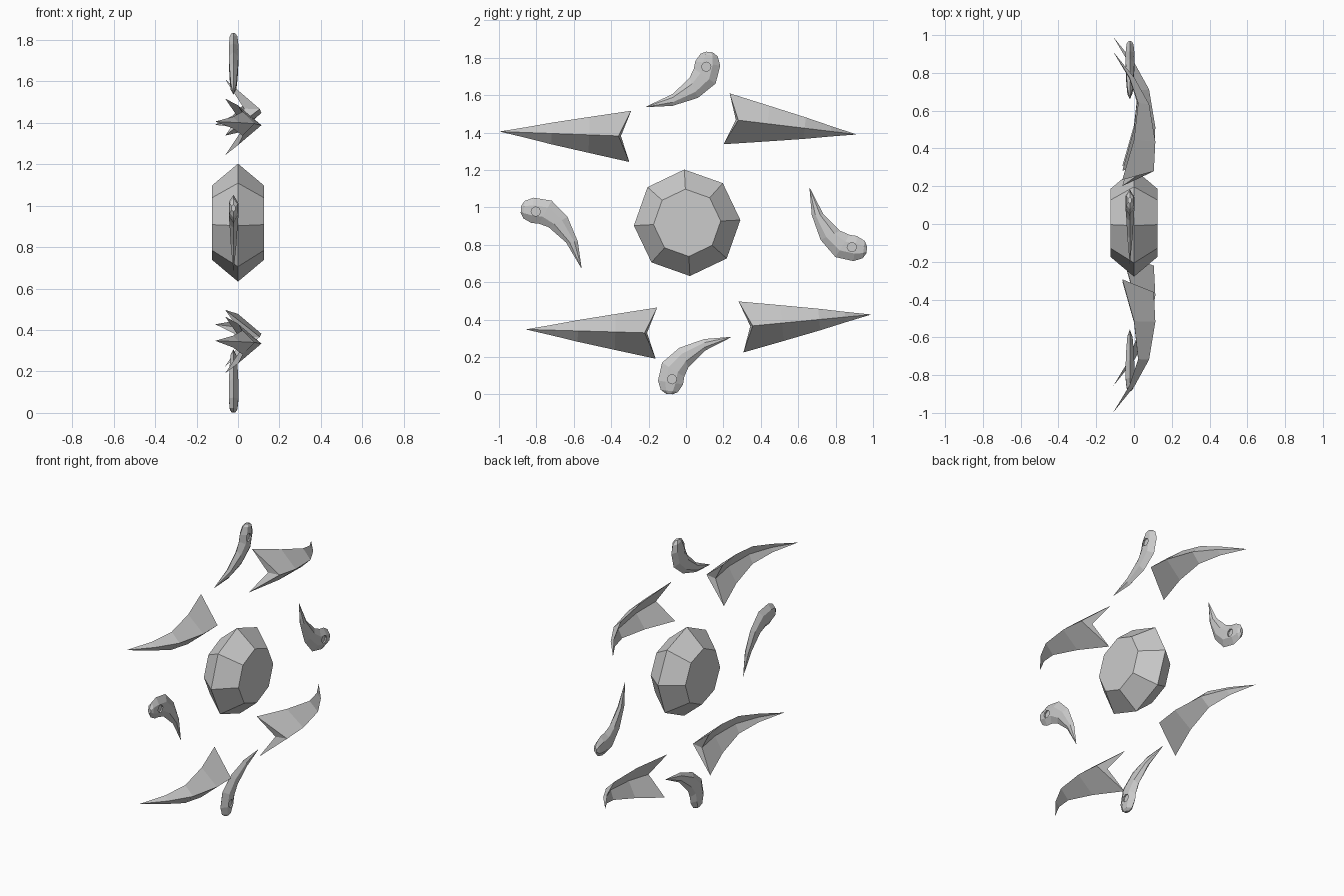
import bpy, bmesh
from math import atan2, cos, sin, pi
from mathutils import Vector

if "Cube" in bpy.data.objects:
    bpy.data.objects.remove(bpy.data.objects["Cube"])


def make_mesh(name, rings, cap_start=True, cap_end=True):
    """Skin equal-sized closed rings of points into a flat-shaded mesh."""
    bm = bmesh.new()
    loops = [[bm.verts.new(p) for p in ring] for ring in rings]
    n = len(loops[0])
    for a, b in zip(loops, loops[1:]):
        for i in range(n):
            j = (i + 1) % n
            bm.faces.new((a[i], a[j], b[j], b[i]))
    if cap_start:
        bm.faces.new(loops[0])
    if cap_end:
        bm.faces.new(loops[-1])
    bmesh.ops.remove_doubles(bm, verts=bm.verts, dist=1e-4)
    bmesh.ops.recalc_face_normals(bm, faces=bm.faces)
    me = bpy.data.meshes.new(name)
    bm.to_mesh(me)
    bm.free()
    return me


def place(name, me, y, z, angle):
    ob = bpy.data.objects.new(name, me)
    bpy.context.collection.objects.link(ob)
    ob.location = (0, y, z)
    ob.rotation_euler.x = angle
    return ob


# Central gem: octagonal, wide girdle with flat front and back tables
def octagon(x, r):
    return [(x, r * cos(i * pi / 4), r * sin(i * pi / 4)) for i in range(8)]


gem = make_mesh("gem", [octagon(-.125, .18), octagon(0, .285), octagon(.125, .18)])
place("gem", gem, .006, .918, pi / 60)

# Curved spikes: chevron section, local y runs from base to tip
# columns: edge y, edge x, half width, ridge y, ridge x, groove y, groove x
stations = [(0, -.062, .137, .063, .105, .05, .03),
            (.22, .0, .096, .22, .113, .22, .055),
            (.42, .022, .058, .42, .08, .42, .045),
            (.56, -.025, .028, .56, .003, .56, -.014),
            (.70, -.11, 0, .70, -.11, .70, -.11)]
rings = [[(ex, ey, w), (rx, ry, 0), (ex, ey, -w), (gx, gy, 0)]
         for ey, ex, w, ry, rx, gy, gx in stations]
spike = make_mesh("spike", rings, cap_start=False, cap_end=False)
bm = bmesh.new()
bm.from_mesh(spike)
# close the open base with two triangles meeting at ridge and groove
bm.verts.ensure_lookup_table()
t, r, b, g = bm.verts[:4]
bm.faces.new((t, r, g))
bm.faces.new((r, b, g))
bmesh.ops.recalc_face_normals(bm, faces=bm.faces)
bm.to_mesh(spike)
bm.free()

for name, base, tip in [("spike_upper_right", (.217, 1.474), (.914, 1.39)),
                        ("spike_lower_right", (.294, .361), (.995, .428)),
                        ("spike_upper_left", (-.298, 1.38), (-.997, 1.406)),
                        ("spike_lower_left", (-.158, .328), (-.856, .348))]:
    place(name, spike, *base, atan2(tip[1] - base[1], tip[0] - base[0]))

# Comma-shaped claws: pairs of inner/outer edge points from tip to head, with thickness
claw_pairs = [((-.325, -.213), (-.325, -.215), .0),
              ((-.18, -.145), (-.18, -.208), .6),
              ((-.09, -.06), (-.045, -.166), .85),
              ((-.066, -.01), (.05, -.09), 1),
              ((-.058, .03), (.075, .005), 1),
              ((-.03, .07), (.062, .055), .8),
              ((.0, .081), (.035, .077), .4)]
rings = []
for p, q, k in claw_pairs:
    p, q = Vector(p), Vector(q)
    section = [(0, 0), (.3, .024), (.7, .024), (1, 0), (.75, -.022), (.25, -.022)]
    rings.append([(-.022 + h * k, *p.lerp(q, f)) for f, h in section])
claw = make_mesh("claw", rings, cap_start=False)
first = place("claw_top", claw, 0, 0, 0)

# Small round socket sunk in the claw head
bpy.ops.mesh.primitive_cylinder_add(vertices=8, radius=.025, depth=.03,
                                    location=(.007, 0, 0), rotation=(0, pi / 2, 0))
cutter = bpy.context.object
mod = first.modifiers.new("socket", 'BOOLEAN')
mod.operation = 'DIFFERENCE'
mod.object = cutter
mod.solver = 'EXACT'
bpy.context.view_layer.objects.active = first
bpy.ops.object.modifier_apply(modifier=mod.name)
bpy.data.objects.remove(cutter)

# Place the four claws around the gem
rest = atan2(-.215, -.325)
for name, head, tip in [("claw_top", (.108, 1.752), (-.222, 1.532)),
                        ("claw_bottom", (-.075, .082), (.25, .314)),
                        ("claw_right", (.887, .788), (.656, 1.11)),
                        ("claw_left", (-.803, .978), (-.552, .668))]:
    angle = atan2(tip[1] - head[1], tip[0] - head[0]) - rest
    if name == "claw_top":
        first.location = (0, *head)
        first.rotation_euler.x = angle
    else:
        place(name, first.data, *head, angle)
